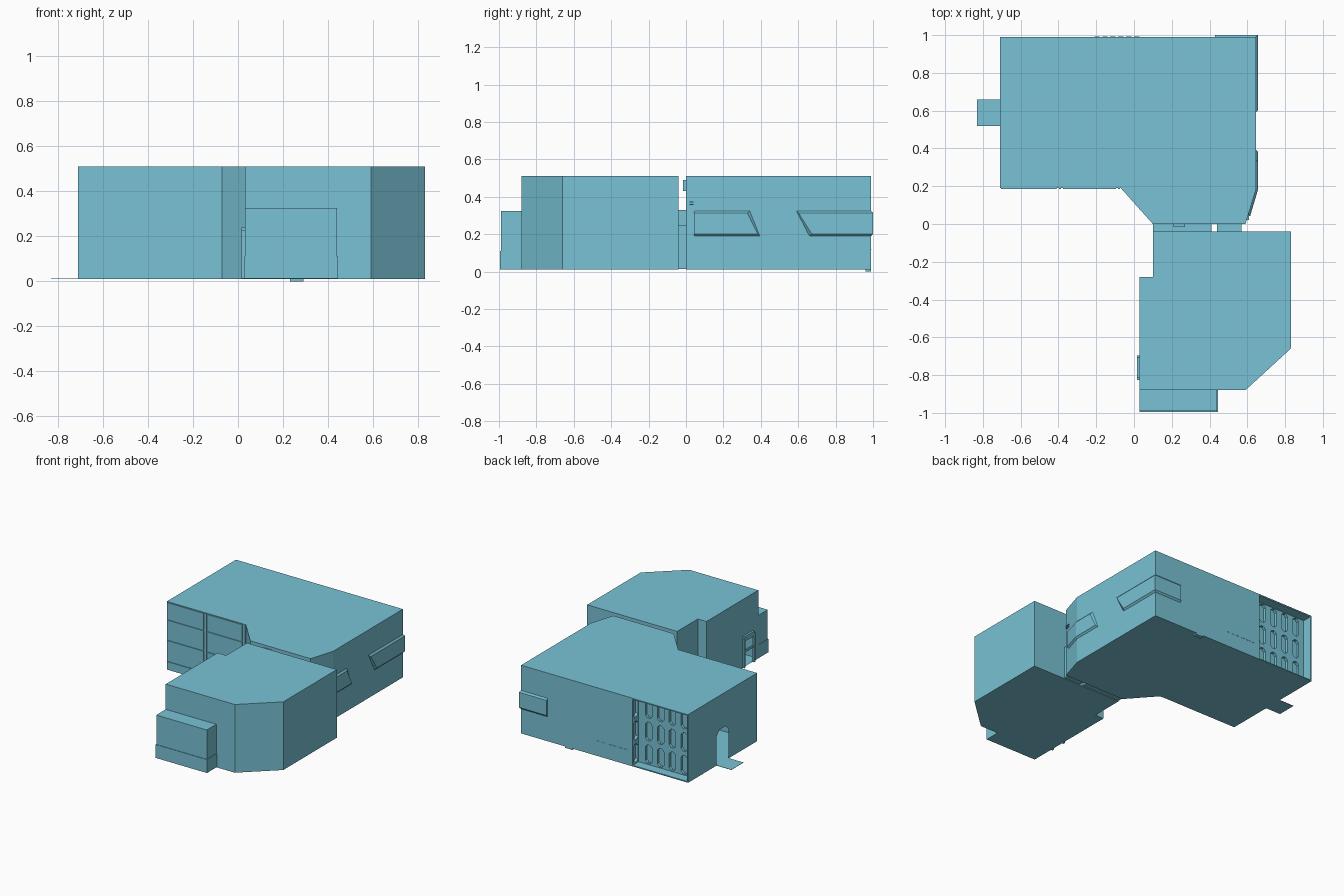
import bpy, bmesh
from mathutils import Vector, Matrix

if "Cube" in bpy.data.objects:
    bpy.data.objects.remove(bpy.data.objects["Cube"])

PAINT = (0.19, 0.54, 0.66, 1)
mat = bpy.data.materials.new("pale blue")
mat.use_nodes = True
mat.diffuse_color = PAINT
mat.node_tree.nodes["Principled BSDF"].inputs["Base Color"].default_value = PAINT

Z0, Z1 = 0.01, 0.51


def finish(name, bm):
    mesh = bpy.data.meshes.new(name)
    bm.to_mesh(mesh)
    bm.free()
    mesh.materials.append(mat)
    ob = bpy.data.objects.new(name, mesh)
    bpy.context.collection.objects.link(ob)
    return ob


def add_box(bm, x, y, z):
    lo, hi = Vector((x[0], y[0], z[0])), Vector((x[1], y[1], z[1]))
    m = Matrix.Translation((lo + hi) / 2) @ Matrix.Diagonal((hi - lo).to_4d())
    bmesh.ops.create_cube(bm, size=1, matrix=m)


def box(name, x, y, z):
    bm = bmesh.new()
    add_box(bm, x, y, z)
    return finish(name, bm)


def shell(name, walls, roof, door_edge, start, end, height):
    """Hollow building with a clipped-arch doorway in one wall."""
    bm = bmesh.new()

    def face(points):
        bm.faces.new([bm.verts.new(p) for p in points])

    for i, a in enumerate(walls):
        b = walls[(i + 1) % len(walls)]
        a, b = Vector((*a, 0)), Vector((*b, 0))
        d = (b - a).normalized()
        up = Vector((0, 0, 1))
        points = [a + up * Z0]
        if i == door_edge:
            c = 0.035
            for s, z in ((start, Z0), (start, height - c), (start + c, height),
                         (end - c, height), (end, height - c), (end, Z0)):
                points.append(a + d * s + up * z)
        face(points + [b + up * Z0, b + up * Z1, a + up * Z1])
    face([(*p, Z1) for p in roof])
    face([(*p, Z0) for p in reversed(roof)])
    bmesh.ops.remove_doubles(bm, verts=bm.verts[:], dist=0.0001)
    return finish(name, bm)


def bay(name, low, high, out):
    """Raised window band following a wall, with bevelled rim."""
    bm = bmesh.new()
    rim = 0.012
    rows = [[], [], [], []]
    for i, (p, q, o) in enumerate(zip(low, high, out)):
        # pull the slanted end in so that its rim is bevelled too
        pull = Vector((0, 0))
        if p != q:
            other = Vector(low[1])
            pull = (other - Vector(p)).normalized() * rim
        for row, base, z, raised in ((0, p, 0.19, 0), (1, p, 0.19 + rim, 1),
                                     (2, q, 0.325 - rim, 1), (3, q, 0.325, 0)):
            xy = Vector(base) + (Vector(o) + pull) * raised
            rows[row].append(bm.verts.new((xy.x, xy.y, z)))
    for r in range(3):
        for i in range(len(low) - 1):
            bm.faces.new((rows[r][i], rows[r][i + 1], rows[r + 1][i + 1], rows[r + 1][i]))
    for i in (0, -1):
        bm.faces.new([row[i] for row in rows])
    bmesh.ops.recalc_face_normals(bm, faces=bm.faces[:])
    # keep the band facing away from the building
    bm.faces.ensure_lookup_table()
    bm.normal_update()
    if sum(f.normal.x for f in bm.faces) < 0:
        bmesh.ops.reverse_faces(bm, faces=bm.faces[:])
    return finish(name, bm)


def grille(name, width, centres, matrix):
    """Panel pierced by rows of tall clipped slots."""
    bm = bmesh.new()
    add_box(bm, (0, width), (0, 0.02), (Z0, Z1))
    ob = finish(name, bm)
    bm = bmesh.new()
    w, h, c = 0.027, 0.068, 0.018
    outline = ((-w, c - h), (c - w, -h), (w - c, -h), (w, c - h),
               (w, h - c), (w - c, h), (c - w, h), (-w, h - c))
    for cx in centres:
        for row in range(3):
            cz = Z0 + (row + 0.5) * (Z1 - Z0) / 3
            f = bm.faces.new([bm.verts.new((cx + x, -0.05, cz + z)) for x, z in outline])
            new = bmesh.ops.extrude_face_region(bm, geom=[f])["geom"]
            bmesh.ops.translate(bm, vec=(0, 0.12, 0),
                                verts=[v for v in new if isinstance(v, bmesh.types.BMVert)])
    bmesh.ops.recalc_face_normals(bm, faces=bm.faces[:])
    cutter = finish("slot_cutter", bm)
    cutter.hide_render = True
    mod = ob.modifiers.new("slots", "BOOLEAN")
    mod.operation, mod.solver, mod.object = "DIFFERENCE", "EXACT", cutter
    bpy.context.view_layer.objects.active = ob
    bpy.ops.object.modifier_apply(modifier=mod.name)
    bpy.data.objects.remove(cutter)
    ob.matrix_world = matrix
    return ob


# Rear building: the back wall steps in behind an overhanging roof
front = [(-0.71, 0.19), (-0.07, 0.19), (0.10, 0), (0.59, 0), (0.645, 0.18), (0.645, 0.99)]
recess = [(-0.24, 0.99), (-0.24, 0.90), (-0.70, 0.90), (-0.70, 0.99)]
corner = [(-0.71, 0.99)]
shell("rear_building", front + recess + corner, front + corner, 10, 0.33, 0.47, 0.26)
box("recess_soffit", (-0.70, -0.24), (0.90, 0.989), (0.50, 0.508))
box("recess_floor", (-0.70, -0.24), (0.90, 0.989), (0.012, 0.018))
grille("back_grille", 0.46, [0.07 + 0.096 * i for i in range(4)],
       Matrix.Translation((-0.70, 0.90, 0)))
grille("side_grille", 0.07, [0.035],
       Matrix.Translation((-0.24, 0.92, 0)) @ Matrix.Rotation(1.5708, 4, "Z"))
box("doorstep", (-0.83, -0.71), (0.52, 0.66), (0.01, 0.012))

# Front building
plan = [(0.10, -0.04), (0.10, -0.28), (0.03, -0.28), (0.03, -0.88),
        (0.59, -0.88), (0.83, -0.66), (0.83, -0.04)]
shell("front_building", plan, plan, 2, 0.42, 0.54, 0.22)
box("porch_upper", (0.03, 0.44), (-0.99, -0.88), (0.11, 0.325))
box("porch_lower", (0.028, 0.444), (-0.994, -0.88), (0.012, 0.11))

# Frame around the front building's side door
bm = bmesh.new()
for y in ((-0.825, -0.808), (-0.712, -0.695)):
    add_box(bm, (0.015, 0.03), y, (0.012, 0.225))
add_box(bm, (0.015, 0.03), (-0.815, -0.705), (0.205, 0.24))
add_box(bm, (0.02, 0.03), (-0.81, -0.71), (0.12, 0.135))
finish("side_door_frame", bm)

# Passage between the buildings
box("passage_tall", (0.10, 0.41), (-0.04, 0), (0.015, 0.33))
box("passage_low", (0.44, 0.57), (-0.04, 0), (0.015, 0.25))
box("wall_plate", (0.21, 0.27), (-0.015, 0), (0.43, 0.49))

# Shutters on the front wall, with posts between them
for name, x0, x1 in (("left_shutter", -0.705, -0.41), ("right_shutter", -0.375, -0.095)):
    bm = bmesh.new()
    edges = (0.012, 0.075, 0.23, 0.38, 0.508)
    for low, high in zip(edges, edges[1:]):
        add_box(bm, (x0, x1), (0.184, 0.19), (low + 0.003, high - 0.003))
    finish(name, bm)
for x in (-0.398, -0.085):
    box("shutter_post", (x, x + 0.012), (0.186, 0.19), (0.012, 0.508))

# Window bands
o = 0.011
bay("side_window", [(0.604, 0.045), (0.645, 0.18), (0.645, 0.395)],
    [(0.604, 0.045), (0.645, 0.18), (0.645, 0.34)], [(o, -0.003), (o, 0), (o, 0)])
bay("corner_window", [(0.645, 0.66), (0.645, 0.99), (0.43, 0.99)],
    [(0.645, 0.59), (0.645, 0.99), (0.43, 0.99)], [(o, 0), (o, 0.01), (0, 0.01)])

# Small fittings
box("back_pad", (0.23, 0.29), (0.96, 0.99), (0, 0.012))
for z in (0.355, 0.37):
    box("wall_vent", (0.595, 0.61), (0.02, 0.06), (z, z + 0.006))
for i in range(6):
    x = -0.21 + 0.042 * i
    box("back_dash", (x, x + 0.028), (0.988, 0.992), (0.118, 0.122))
